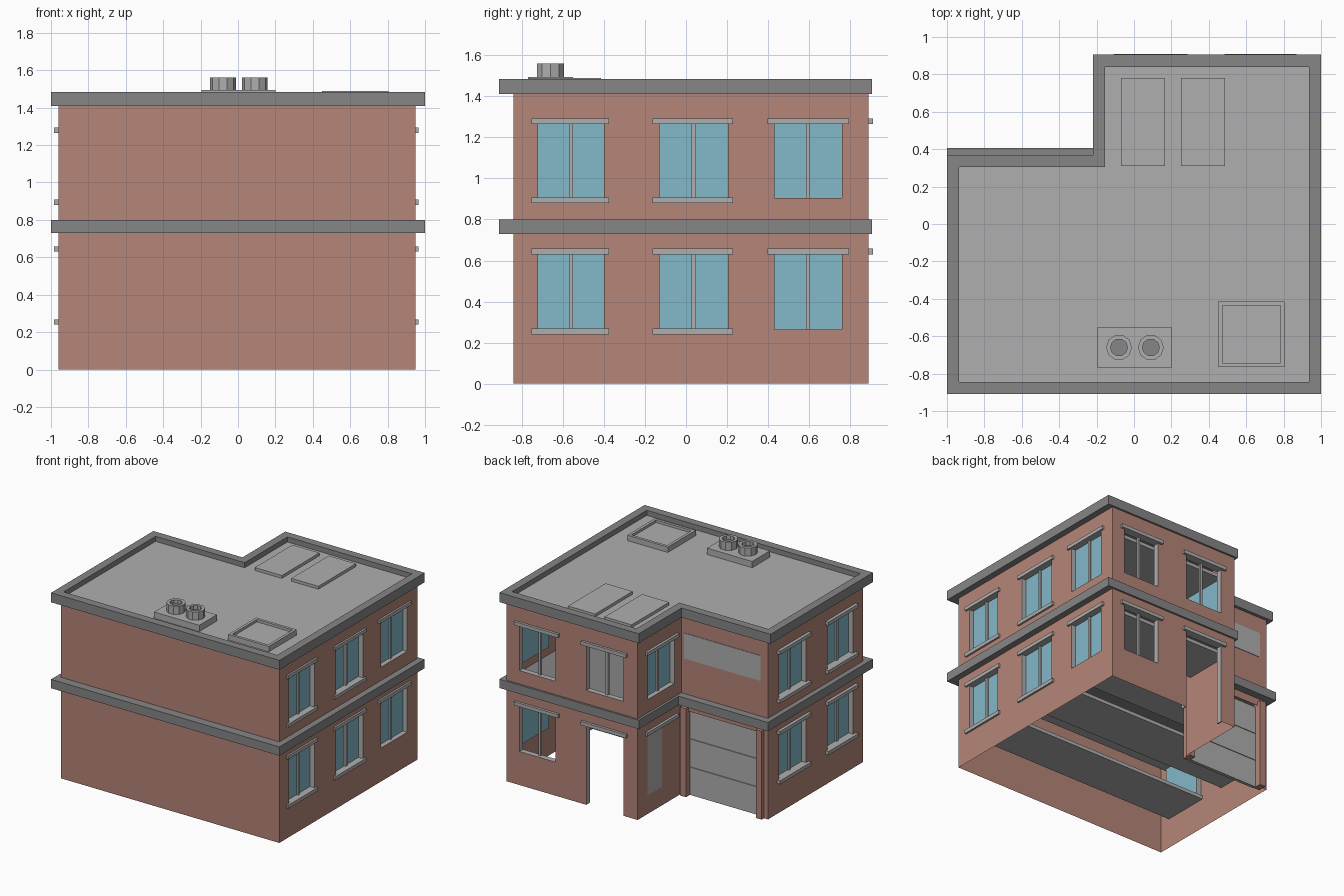
import bpy, bmesh, math

if "Cube" in bpy.data.objects:
    bpy.data.objects.remove(bpy.data.objects["Cube"])


def material(name, rgb):
    m = bpy.data.materials.new(name)
    lin = [((c / 255 + 0.055) / 1.055) ** 2.4 for c in rgb]
    m.diffuse_color = (*lin, 1)
    m.use_nodes = True
    m.node_tree.nodes["Principled BSDF"].inputs["Base Color"].default_value = m.diffuse_color
    return m


BRICK = material("brick", (181, 133, 120))
DARK = material("dark_grey", (134, 134, 134))
LIGHT = material("light_grey", (175, 175, 175))
GLASS = material("blue_glass", (132, 184, 201))


def finish(name, bm, *mats):
    me = bpy.data.meshes.new(name)
    bm.to_mesh(me)
    bm.free()
    ob = bpy.data.objects.new(name, me)
    for m in mats:
        me.materials.append(m)
    bpy.context.collection.objects.link(ob)
    return ob


def box(name, x0, x1, y0, y1, z0, z1, mat):
    bm = bmesh.new()
    bmesh.ops.create_cube(bm, size=1)
    for v in bm.verts:
        v.co = (x1 if v.co.x > 0 else x0, y1 if v.co.y > 0 else y0, z1 if v.co.z > 0 else z0)
    return finish(name, bm, mat)


def on_wall(name, w, u0, u1, z0, z1, d0, d1, mat):
    """Box on a wall (axis, position, outward sign), d measured outward."""
    axis, c, n = w
    lo, hi = sorted((c + n * d0, c + n * d1))
    if axis == "x":
        return box(name, u0, u1, lo, hi, z0, z1, mat)
    return box(name, lo, hi, u0, u1, z0, z1, mat)


def wall(name, w, u0, u1, holes=(), top=1.42):
    """Single sheet of brick with rectangular holes (u0, u1, z0, z1)."""
    axis, c, n = w
    us = sorted({u0, u1, *[h[0] for h in holes], *[h[1] for h in holes]})
    zs = sorted({0, top, *[h[2] for h in holes], *[h[3] for h in holes]})
    bm = bmesh.new()
    for a, b in zip(us, us[1:]):
        for s, t in zip(zs, zs[1:]):
            mu, mz = (a + b) / 2, (s + t) / 2
            if any(h[0] < mu < h[1] and h[2] < mz < h[3] for h in holes):
                continue
            q = [(a, s), (b, s), (b, t), (a, t)]
            vs = [bm.verts.new((u, c, z) if axis == "x" else (c, u, z)) for u, z in q]
            if (n > 0) == (axis == "x"):
                vs.reverse()
            bm.faces.new(vs)
    bmesh.ops.remove_doubles(bm, verts=bm.verts, dist=1e-4)
    return finish(name, bm, BRICK)


def window(w, h, glass=True, mullion=True):
    """Recess lining, mullion and pane of one opening."""
    u0, u1, z0, z1 = h
    on_wall("jamb", w, u0 - 0.01, u0, z0, z1, -0.045, -0.001, LIGHT)
    on_wall("jamb", w, u1, u1 + 0.01, z0, z1, -0.045, -0.001, LIGHT)
    on_wall("head", w, u0, u1, z1, z1 + 0.01, -0.045, -0.001, LIGHT)
    if z0 > 0:
        on_wall("recess_base", w, u0, u1, z0 - 0.01, z0, -0.045, -0.001, LIGHT)
    if mullion:
        m = (u0 + u1) / 2
        on_wall("mullion", w, m - 0.01, m + 0.01, z0, z1, -0.045, -0.025, LIGHT)
    if glass:
        on_wall("pane", w, u0, u1, z0, z1, -0.045, -0.039, GLASS)


def slab(name, pts, z0, z1):
    bm = bmesh.new()
    f = bm.faces.new([bm.verts.new((x, y, z0)) for x, y in pts])
    r = bmesh.ops.extrude_face_region(bm, geom=[f])
    for v in r["geom"]:
        if isinstance(v, bmesh.types.BMVert):
            v.co.z = z1
    bmesh.ops.recalc_face_normals(bm, faces=bm.faces)
    return bm


def sink_top(bm, width, depth):
    """Inset the top face, lower it and colour it as slot 1."""
    top = max(bm.faces, key=lambda f: f.calc_center_median().z)
    bmesh.ops.inset_region(bm, faces=[top], thickness=width, use_even_offset=True)
    r = bmesh.ops.extrude_discrete_faces(bm, faces=[top])["faces"][0]
    bottom = r
    for v in bottom.verts:
        v.co.z -= depth
    bmesh.ops.remove_doubles(bm, verts=bm.verts, dist=1e-5)
    bottom.material_index = 1


def outline(notch):
    return [(-1, -0.91), (1, -0.91), (1, 0.905), (-0.22, 0.905), (-0.22, notch), (-1, notch)]


# Walls and their openings
LEVELS = [(0.265, 0.63), (0.905, 1.265)]
FRONT, BACK = ("x", -0.84, -1), ("x", 0.89, 1)
RIGHT, LEFT = ("y", 0.95, 1), ("y", -0.96, -1)
SIDE, GARAGE = ("y", -0.2, -1), ("x", 0.345, 1)
SPANS = [(-0.72, -0.4), (-0.13, 0.205), (0.43, 0.76)]
right = [(*s, *l) for s in SPANS for l in LEVELS]
left = [(*s, *l) for s in SPANS[:2] for l in LEVELS]
side = [(*SPANS[2], *LEVELS[1])]
back = [(0.52, 0.835, *l) for l in LEVELS] + [(-0.075, 0.25, *LEVELS[1])]
door = (-0.075, 0.25, 0, 0.63)
gate = (-0.875, -0.26, 0, 0.67)

wall("front_wall", FRONT, -0.96, 0.95)
wall("right_wall", RIGHT, -0.84, 0.89, right)
wall("left_wall", LEFT, -0.84, 0.345, left)
wall("back_wall", BACK, -0.2, 0.95, back + [door])
wall("recess_side_wall", SIDE, 0.345, 0.89, side)
wall("garage_wall", GARAGE, -0.96, -0.2, [gate])

for w, holes in ((RIGHT, right), (LEFT, left), (SIDE, side)):
    for h in holes:
        window(w, h)
for h in back:
    window(BACK, h, glass=False)
window(BACK, door, glass=False, mullion=False)

# Sills and lintels that run through the building
for z0, z1 in LEVELS:
    for a, b in SPANS[:2]:
        box("sill", -0.985, 0.965, a - 0.033, b + 0.025, z0 - 0.025, z0 + 0.003, LIGHT)
        box("lintel", -0.985, 0.965, a - 0.033, b + 0.025, z1, z1 + 0.028, LIGHT)
    a, b = SPANS[2]
    box("lintel", -0.22, 0.965, a - 0.033, b + 0.033, z1, z1 + 0.028, LIGHT)
    for a, b in ((0.52, 0.835), (-0.075, 0.25)):
        on_wall("back_lintel", BACK, a - 0.035, b + 0.035, z1, z1 + 0.028, -0.045, 0.02, LIGHT)

# Garage door in three sections, with posts
for i in range(3):
    z = i * 0.2233
    on_wall("garage_door_section", GARAGE, -0.875, -0.26, z, z + 0.219, -0.04, -0.02, LIGHT)
on_wall("garage_door_backing", GARAGE, -0.875, -0.26, 0, 0.67, -0.045, -0.035, LIGHT)
for a in (-0.925, -0.262):
    on_wall("garage_post", GARAGE, a, a + 0.05, 0, 0.7, -0.04, 0.03, BRICK)

# Blank plates on the walls
on_wall("upper_plate", GARAGE, -0.895, -0.225, 1.08, 1.28, 0, 0.004, LIGHT)
on_wall("side_plate", SIDE, 0.59, 0.77, 0.15, 0.64, 0, 0.004, LIGHT)

# Middle band and roof with parapet
finish("middle_band", slab("b", outline(0.405), 0.73, 0.8), DARK)
bm = slab("r", outline(0.37), 1.41, 1.485)
sink_top(bm, 0.065, 0.04)
finish("roof", bm, DARK, LIGHT)

# Roof panels and hatch
for a in (-0.07, 0.25):
    box("roof_panel", a, a + 0.237, 0.31, 0.78, 1.44, 1.468, LIGHT)
bm = slab("h", [(0.45, -0.765), (0.805, -0.765), (0.805, -0.415), (0.45, -0.415)], 1.44, 1.488)
sink_top(bm, 0.022, 0.02)
finish("roof_hatch", bm, LIGHT, LIGHT)

# Twin roof vents on a base
box("vent_base", -0.195, 0.2, -0.77, -0.55, 1.44, 1.495, LIGHT)
for x in (-0.08, 0.09):
    ring = [(x + 0.069 * math.cos(math.tau * i / 10), -0.66 + 0.069 * math.sin(math.tau * i / 10))
            for i in range(10)]
    bm = slab("v", ring, 1.49, 1.56)
    sink_top(bm, 0.022, 0.03)
    finish("roof_vent", bm, LIGHT, DARK)
